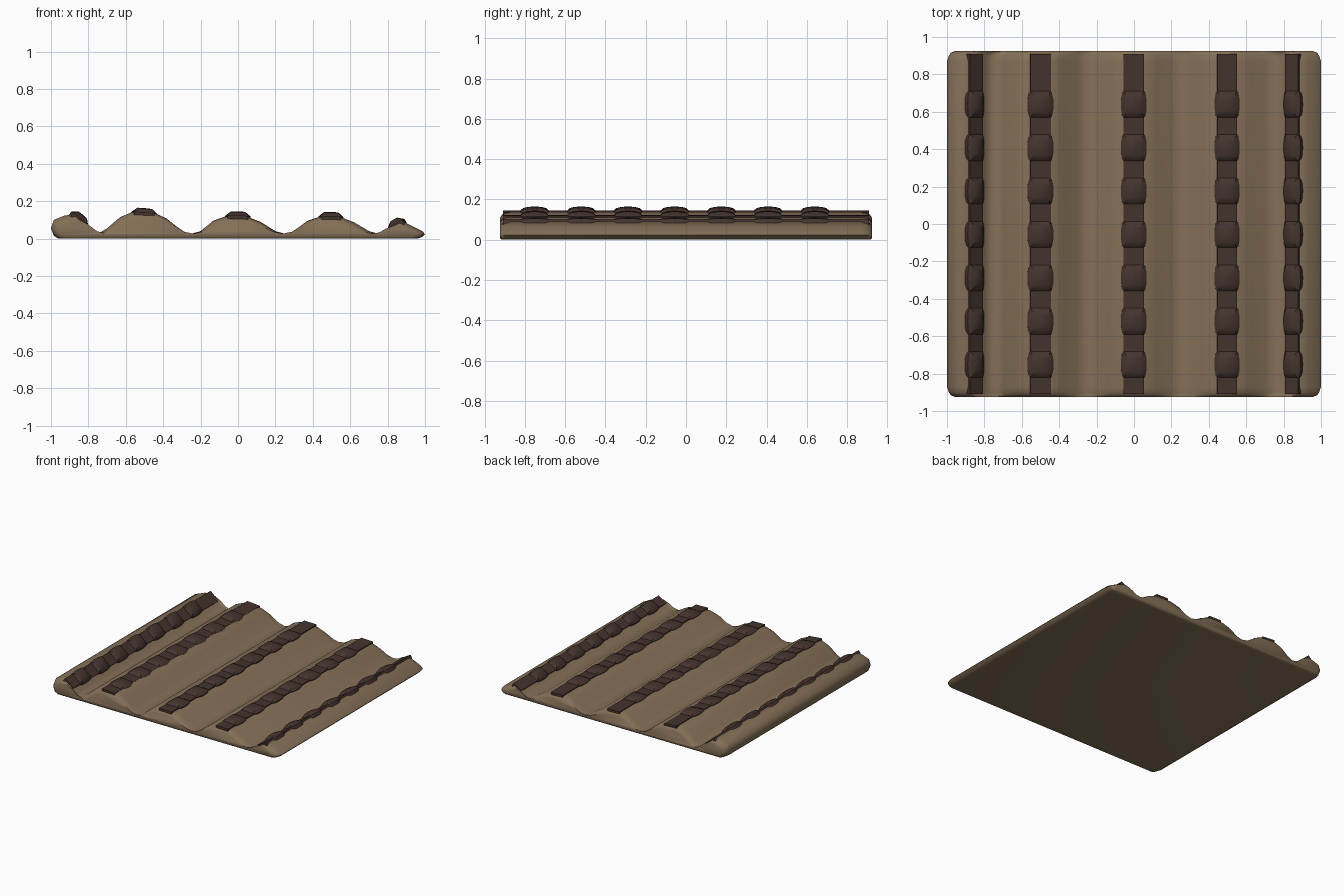
import bpy, bmesh, math
from mathutils import Vector

if "Cube" in bpy.data.objects:
    bpy.data.objects.remove(bpy.data.objects["Cube"])


def material(name, rgb):
    m = bpy.data.materials.new(name)
    m.diffuse_color = (*rgb, 1)
    m.use_nodes = True
    m.node_tree.nodes["Principled BSDF"].inputs["Base Color"].default_value = m.diffuse_color
    return m


SOIL = material("soil_brown", (0.23, 0.16, 0.095))
DARK = material("dark_soil", (0.058, 0.034, 0.027))


def loft(name, rings, mat, angle):
    """Skin closed rings of points and cap both ends."""
    bm = bmesh.new()
    loops = [[bm.verts.new(p) for p in r] for r in rings]
    n = len(loops[0])
    for a, b in zip(loops, loops[1:]):
        for i in range(n):
            j = (i + 1) % n
            bm.faces.new((a[i], a[j], b[j], b[i]))
    bm.faces.new(loops[0])
    bm.faces.new(loops[-1])
    bmesh.ops.recalc_face_normals(bm, faces=bm.faces)
    me = bpy.data.meshes.new(name)
    bm.to_mesh(me)
    bm.free()
    ob = bpy.data.objects.new(name, me)
    bpy.context.collection.objects.link(ob)
    me.materials.append(mat)
    bpy.context.view_layer.objects.active = ob
    ob.select_set(True)
    bpy.ops.object.shade_smooth_by_angle(angle=math.radians(angle))
    ob.select_set(False)
    return ob


# Furrowed ground: one cross-section swept front to back with rounded ends
top = [(-0.96, 0), (-0.985, 0.015), (-1, 0.055), (-0.985, 0.1), (-0.93, 0.122), (-0.885, 0.13),
       (-0.84, 0.098), (-0.79, 0.045), (-0.745, 0.028), (-0.7, 0.055)]
for cx, h in ((-0.5, 0.14), (0, 0.118), (0.5, 0.115)):
    top += [(cx - 0.13, h * 0.82), (cx - 0.07, h), (cx + 0.06, h * 0.96),
            (cx + 0.12, h * 0.76), (cx + 0.2, 0.04), (cx + 0.25, 0.026)]
    if cx < 0.5:
        top.append((cx + 0.3, 0.04))
top += [(0.79, 0.035), (0.83, 0.066), (0.88, 0.092), (0.93, 0.068), (0.985, 0.04),
        (1, 0.024), (0.985, 0.008), (0.96, 0)]
ends = [(0.925, 0.955, 0.7), (0.915, 0.98, 0.88), (0.9, 0.99, 0.96), (0.87, 1, 1)]
stations = [(-y, sx, sz) for y, sx, sz in ends] + [(y, sx, sz) for y, sx, sz in reversed(ends)]
rings = []
for y, sx, sz in stations:
    rings.append([(x * sx, y, z * sz + (0.008 if abs(y) > 0.92 else 0)) for x, z in top])
loft("furrowed_ground", rings, SOIL, 60)

# Dark seed rows: flat strips with seven rounded mounds each
mounds = [-0.752 + 0.232 * i for i in range(7)]
ys = [-0.91] + [m + d for m in mounds
                for d in (-0.07, -0.058, -0.035, 0, 0.035, 0.058, 0.07)] + [0.91]


def seed_row(name, left, right, grow):
    l, r = Vector((left[0], 0, left[1])), Vector((right[0], 0, right[1]))
    along = (r - l).normalized()
    up = Vector((-along.z, 0, along.x))
    rings = []
    for y in ys:
        d = min(abs(y - m) for m in mounds) / 0.07
        b = math.sqrt(max(0, 1 - d * d))
        at = Vector((0, y, 0))
        a, c = l - along * grow * b + at, r + along * grow * b + at
        crown = up * (0.004 + 0.022 * b)
        inset = along * 0.03 * b
        rings.append([a - up * 0.025, a, a + inset + crown * 0.95,
                      (a + c) / 2 + crown, c - inset + crown * 0.95, c, c - up * 0.025])
    loft(name, rings, DARK, 40)


rows = [((-0.88, 0.137), (-0.81, 0.077)), ((-0.555, 0.142), (-0.445, 0.132)),
        ((-0.055, 0.12), (0.053, 0.118)), ((0.445, 0.118), (0.55, 0.115)),
        ((0.81, 0.06), (0.88, 0.099))]
for i, (a, b) in enumerate(rows):
    seed_row(f"seed_row_{i + 1}", a, b, 0.012 if i in (0, 4) else 0.015)
